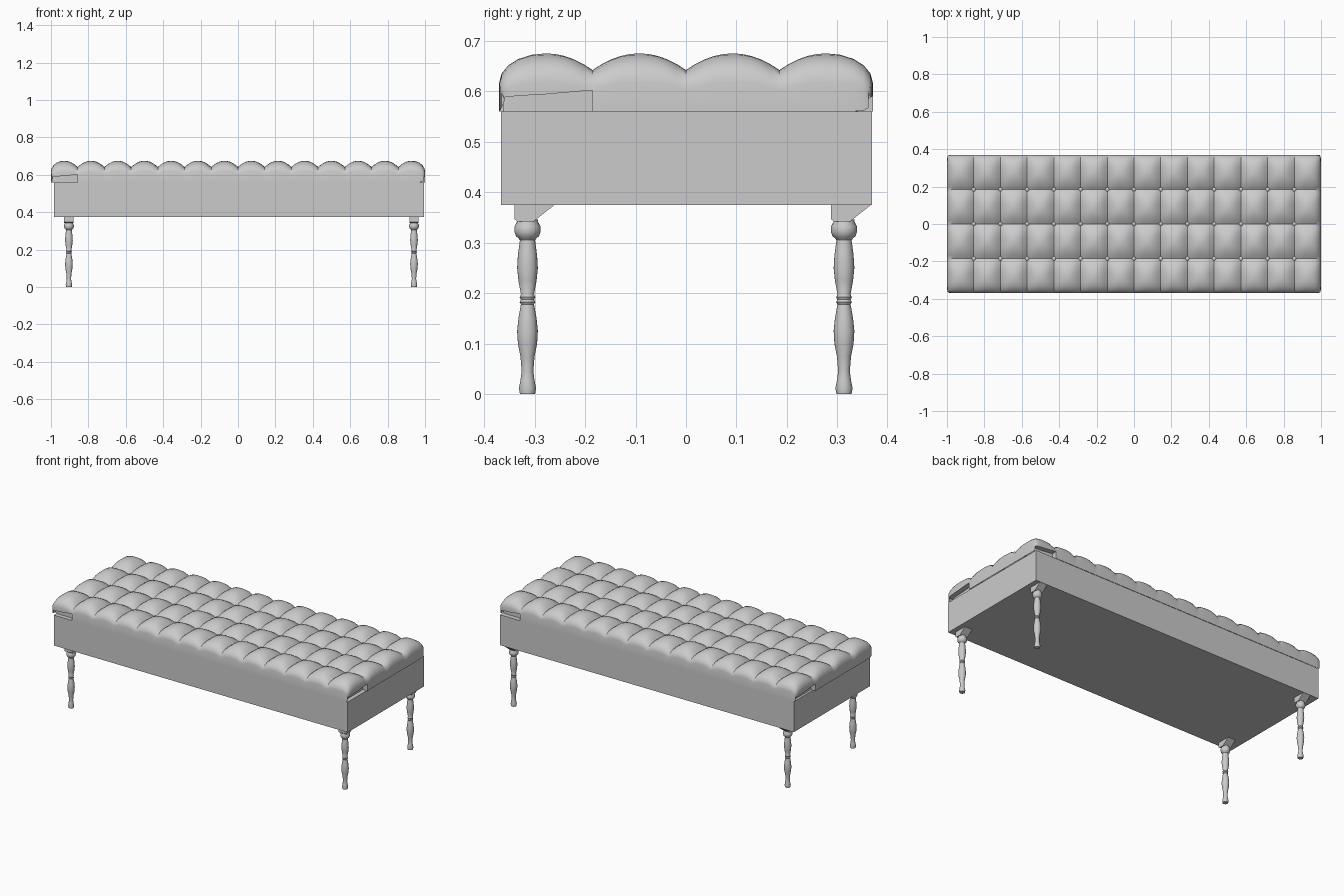
import bpy, bmesh, math
from mathutils import Vector, Matrix

cube = bpy.data.objects.get("Cube")
if cube:
    bpy.data.objects.remove(cube, do_unlink=True)

# One plain grey for the whole bench
grey = bpy.data.materials.new("light_grey")
grey.use_nodes = True
colour = (0.6, 0.6, 0.6, 1)
grey.diffuse_color = colour
grey.node_tree.nodes["Principled BSDF"].inputs["Base Color"].default_value = colour


def make_object(name, bm, angle=35):
    bmesh.ops.remove_doubles(bm, verts=bm.verts, dist=0.0001)
    bmesh.ops.recalc_face_normals(bm, faces=bm.faces)
    mesh = bpy.data.meshes.new(name)
    bm.to_mesh(mesh)
    bm.free()
    mesh.materials.append(grey)
    obj = bpy.data.objects.new(name, mesh)
    bpy.context.collection.objects.link(obj)
    bpy.ops.object.select_all(action='DESELECT')
    obj.select_set(True)
    bpy.context.view_layer.objects.active = obj
    bpy.ops.object.shade_smooth_by_angle(angle=math.radians(angle))
    return obj


def add_strip(bm, columns):
    """Join neighbouring columns of points with quads."""
    rows = [[bm.verts.new(p) for p in col] for col in columns]
    for a, b in zip(rows, rows[1:]):
        for k in range(len(a) - 1):
            bm.faces.new((a[k], b[k], b[k + 1], a[k + 1]))


# Upholstered box
bm = bmesh.new()
low, high = Vector((-0.984, -0.366, 0.375)), Vector((0.995, 0.368, 0.56))
bmesh.ops.create_cube(bm, size=1, matrix=Matrix.Translation((low + high) / 2)
                      @ Matrix.Diagonal((*(high - low), 1)))
make_object("upholstered_box", bm)

# Tufted cushion: a grid of puffs, rounded over at the rim
COLS, ROWS, STEPS = 14, 4, 10
HALF_X, HALF_Y = 1 / COLS, 0.37 / ROWS
PEAK, BASE = 0.675, 0.56
SEAM_DROP, RIM_DROP, RECESS = 0.033, 0.058, 0.03


def puff_axis(t, outer, half):
    """Offset and drop along one direction of a puff."""
    if t * outer > 0:
        a = t * math.pi / 2
        return half * math.sin(a), RIM_DROP * (1 - math.cos(a))
    return half * t, SEAM_DROP * t * t


def rim_skirt(bm, edge, inward, is_open):
    """Side of the cushion below a rim puff; edge holds (point, s), s = 1 at a corner."""
    columns = []
    for p, s in edge:
        if is_open:
            lip = Vector((p.x, p.y, min(p.z, 0.594 - 0.008 * s)))
            back = lip + inward * RECESS
            foot = Vector((back.x, back.y, BASE))
            columns.append([p, lip, back, foot])
            if s == -1:
                corner = Vector((p.x, p.y, BASE))
                bm.faces.new([bm.verts.new(q) for q in (lip, back, foot, corner)])
        else:
            lift = 0.025 * max(0, s) ** 6
            columns.append([p, Vector((p.x, p.y, min(p.z, BASE + lift)))])
    add_strip(bm, columns)


bm = bmesh.new()
ts = [2 * k / STEPS - 1 for k in range(STEPS + 1)]
for col in range(COLS):
    for row in range(ROWS):
        ou = (col == COLS - 1) - (col == 0)
        ov = (row == ROWS - 1) - (row == 0)
        cx = -1 + HALF_X * (2 * col + 1)
        cy = -0.37 + HALF_Y * (2 * row + 1)
        grid = []
        for u in ts:
            line = []
            for v in ts:
                dx, du = puff_axis(u, ou, HALF_X)
                dy, dv = puff_axis(v, ov, HALF_Y)
                pull = 1 - 0.12 * (max(0, u * ou) * max(0, v * ov)) ** 4
                drop = (du ** 1.5 + dv ** 1.5) ** (2 / 3)
                line.append(Vector((cx + dx * pull, cy + dy * pull, PEAK - drop)))
            grid.append(line)
        add_strip(bm, grid)
        # Each corner has one side tucked in under its lip, turning round the bench
        corner = ou * ov
        if ov:
            j = STEPS if ov > 0 else 0
            edge = [(grid[i][j], ts[i] * ou) for i in range(STEPS + 1)]
            rim_skirt(bm, edge, Vector((0, -ov, 0)), corner > 0)
        if ou:
            i = STEPS if ou > 0 else 0
            edge = [(grid[i][j], ts[j] * ov) for j in range(STEPS + 1)]
            rim_skirt(bm, edge, Vector((-ou, 0, 0)), corner < 0)
make_object("tufted_cushion", bm)

# Buttons where the seams cross
bm = bmesh.new()
for col in range(1, COLS):
    for row in range(1, ROWS):
        spot = Vector((-1 + 2 * HALF_X * col, -0.37 + 2 * HALF_Y * row, 0.627))
        bmesh.ops.create_uvsphere(bm, u_segments=12, v_segments=6, radius=0.012,
                                  matrix=Matrix.Translation(spot) @ Matrix.Diagonal((1, 1, 0.6, 1)))
make_object("buttons", bm, 60)

# Turned legs with a wedge bracket under the box
LEG_PROFILE = [(0.015, 0), (0.017, 0.012), (0.014, 0.027), (0.0115, 0.045), (0.014, 0.075),
               (0.019, 0.1), (0.0205, 0.125), (0.018, 0.15), (0.013, 0.178), (0.0155, 0.182),
               (0.013, 0.187), (0.0155, 0.192), (0.013, 0.198), (0.018, 0.225), (0.0205, 0.25),
               (0.019, 0.275), (0.015, 0.305), (0.018, 0.309), (0.023, 0.313), (0.026, 0.322),
               (0.026, 0.332), (0.021, 0.341), (0.021, 0.346)]
BRACKET = [(-0.026, 0.376), (-0.026, 0.347), (-0.02, 0.342), (0.012, 0.342), (0.055, 0.376)]
SIDES = 24


def make_leg(name, x, y):
    bm = bmesh.new()
    rings = []
    for k in range(SIDES + 1):
        a = 2 * math.pi * k / SIDES
        rings.append([Vector((x + r * math.cos(a), y + r * math.sin(a), z)) for r, z in LEG_PROFILE])
    add_strip(bm, rings)
    bm.faces.new([bm.verts.new(ring[0]) for ring in rings[:-1]])
    make_object(name, bm)

    bm = bmesh.new()
    face = bm.faces.new([bm.verts.new((x - 0.025, y + dy, z)) for dy, z in BRACKET])
    side = bmesh.ops.extrude_face_region(bm, geom=[face])["geom"]
    moved = [g for g in side if isinstance(g, bmesh.types.BMVert)]
    bmesh.ops.translate(bm, verts=moved, vec=(0.05, 0, 0))
    # keep the far side closed as well
    bmesh.ops.holes_fill(bm, edges=bm.edges)
    make_object(name + "_bracket", bm)


for side, x in (("left", 0.941), ("right", -0.904)):
    for end, y in (("front", -0.314), ("back", 0.313)):
        make_leg(f"{end}_{side}_leg", x, y)
